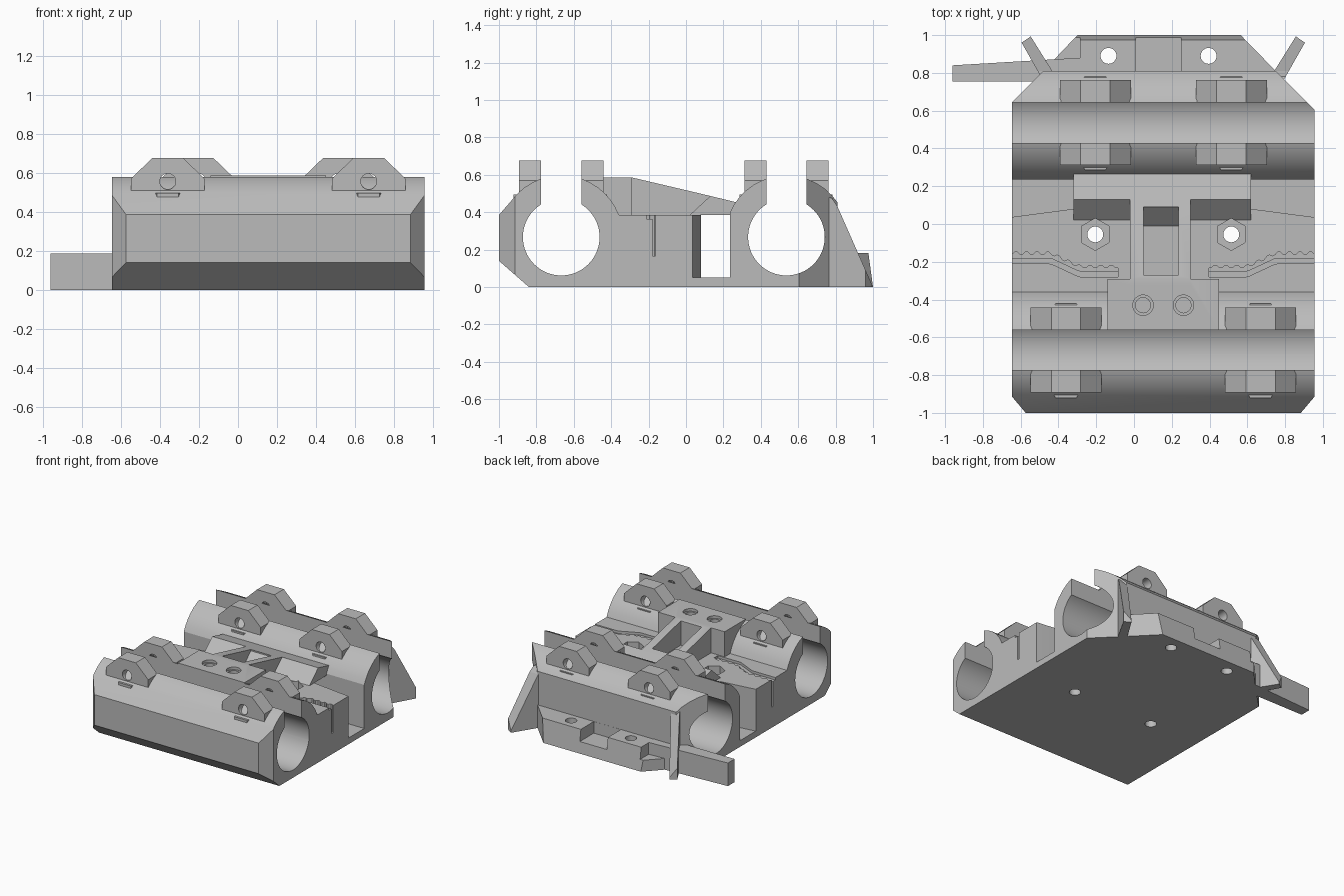
import bpy, bmesh, math

if "Cube" in bpy.data.objects:
    bpy.data.objects.remove(bpy.data.objects["Cube"])

grey = bpy.data.materials.new("light grey plastic")
grey.use_nodes = True
COLOUR = (0.5, 0.5, 0.5, 1)
grey.diffuse_color = COLOUR
grey.node_tree.nodes["Principled BSDF"].inputs["Base Color"].default_value = COLOUR

MID = 0.155            # centre line of the body
LEFT, RIGHT = -0.645, 0.955
FRONT_ROD, BACK_ROD, ROD_Z = -0.667, 0.537, 0.267


def prism(name, pts, axis, a, b):
    """Extrude a 2D outline along an axis from a to b."""
    place = {"x": lambda p, t: (t, p[0], p[1]),
             "y": lambda p, t: (p[0], t, p[1]),
             "z": lambda p, t: (p[0], p[1], t)}[axis]
    bm = bmesh.new()
    low = [bm.verts.new(place(p, a)) for p in pts]
    high = [bm.verts.new(place(p, b)) for p in pts]
    bm.faces.new(low)
    bm.faces.new(high)
    n = len(pts)
    for i in range(n):
        j = (i + 1) % n
        bm.faces.new((low[i], low[j], high[j], high[i]))
    bmesh.ops.recalc_face_normals(bm, faces=bm.faces)
    mesh = bpy.data.meshes.new(name)
    bm.to_mesh(mesh)
    bm.free()
    mesh.materials.append(grey)
    obj = bpy.data.objects.new(name, mesh)
    bpy.context.collection.objects.link(obj)
    return obj


def box(name, x, y, z):
    return prism(name, [(x[0], y[0]), (x[1], y[0]), (x[1], y[1]), (x[0], y[1])], "z", *z)


def ring(cx, cy, r, n=32):
    return [(cx + r * math.cos(math.tau * i / n), cy + r * math.sin(math.tau * i / n))
            for i in range(n)]


def arc(cy, r, start, end, n=14):
    return [(cy + r * math.cos(math.radians(start + (end - start) * i / n)),
             ROD_Z + r * math.sin(math.radians(start + (end - start) * i / n)))
            for i in range(n + 1)]


def combine(obj, others, operation="DIFFERENCE"):
    """Apply booleans, then drop the helper objects."""
    for other in others:
        mod = obj.modifiers.new("cut", "BOOLEAN")
        mod.operation, mod.object, mod.solver = operation, other, "EXACT"
        deps = bpy.context.evaluated_depsgraph_get()
        mesh = bpy.data.meshes.new_from_object(obj.evaluated_get(deps))
        obj.modifiers.clear()
        obj.data = mesh
        bpy.data.objects.remove(other)


def mirror_x(pts):
    return [(2 * MID - x, y) for x, y in pts]


# main body: side profile with two rounded rod housings
R = 0.33
profile = [(-0.84, 0), (-1, 0.14), (-1, 0.385)]
profile += arc(FRONT_ROD, R, 135, 21)
profile += [(-0.36, 0.385), (0.23, 0.385)]
profile += arc(BACK_ROD, R, 157, 34)
profile += [(0.81, 0)]
body = prism("carriage_body", profile, "x", LEFT, RIGHT)

# chamfered outline seen from above
outline = [(LEFT, -0.915), (-0.565, -1.01), (0.875, -1.01), (RIGHT, -0.915),
           (RIGHT, 0.605), (0.75, 0.81), (-0.48, 0.81), (LEFT, 0.645)]
combine(body, [prism("outline", outline, "z", -0.1, 1)], "INTERSECT")

# raised centre: crosspiece, sloping stem, and bridge over the channel
channel = prism("channel", [(-0.7, 0.03), (-0.32, 0.08), (0.62, 0.08), (1.0, 0.03),
                            (1.0, 0.235), (-0.7, 0.235)], "z", 0.05, 0.6)
combine(body, [channel])
head = box("centre_crosspiece", (-0.14, 0.45), (-0.56, -0.29), (0.33, 0.586))
stem = prism("centre_stem", [(-0.32, 0.34), (-0.32, 0.586), (-0.29, 0.586), (0.13, 0.487),
                             (0.03, 0.34)], "x", -0.02, 0.3)
bridge = prism("channel_bridge", [(0.02, 0.385), (0.13, 0.487), (0.29, 0.448), (0.29, 0.385)],
               "x", -0.32, 0.62)
combine(body, [head, stem, bridge], "UNION")

# stem pocket with a ramp at the back
cutters = [prism("pocket", [(-0.27, 0.386), (-0.01, 0.386), (0.09, 0.486), (0.09, 0.8),
                            (-0.27, 0.8)], "x", 0.05, 0.235)]
# rod bores and their open slots
for cy in (FRONT_ROD, BACK_ROD):
    cutters.append(prism("bore", ring(cy, ROD_Z, 0.205, 64), "x", -1, 1.3))
    cutters.append(box("slot", (-1, 1.3), (cy - 0.107, cy + 0.107), (0.4, 1)))
# screw holes with hexagonal nut traps
for x in (-0.205, 0.515):
    cutters.append(prism("screw_hole", ring(x, -0.055, 0.042), "z", -0.1, 1))
    hexagon = [(x + 0.085 * math.sin(math.tau * i / 6), -0.055 + 0.085 * math.cos(math.tau * i / 6))
               for i in range(6)]
    cutters.append(prism("nut_trap", hexagon, "z", 0.25, 1))
# stepped round sockets in the crosspiece
for x in (0.048, 0.262):
    cutters.append(prism("socket_rim", ring(x, -0.43, 0.054), "z", 0.565, 1))
    cutters.append(prism("socket", ring(x, -0.43, 0.04), "z", 0.5, 1))


# toothed belt slots
def belt_y(x):
    return -0.165 - 0.07 * min(1, max(0, (x + 0.44) / 0.15))


STEP = 0.014
xs = [-0.66 + STEP * i for i in range(42)]
teeth = [(x, belt_y(x) + (0.016 if (i // 2) % 2 else 0.002)) for i, x in enumerate(xs)]
lower = [(x, belt_y(x) - 0.014) for x in reversed(xs)]
lip = [(x, belt_y(x) - 0.045) for x in reversed(xs)]
upper = [(x, belt_y(x)) for x in xs]
for flip in (list, mirror_x):
    cutters.append(prism("belt_slot", flip(teeth + lower), "z", 0.165, 0.43))
    cutters.append(prism("belt_lead_in", flip(upper + lip), "z", 0.365, 0.43))
combine(body, cutters)


# clamp ears, two pairs on each housing
def ear(name, cx, y0, y1, foot):
    half = [(0.078, 0.676), (0.188, 0.57), (0.188, 0.495), (0.095, 0.495), (0.07, 0.46)]
    pts = [(cx + x, z) for x, z in half] + [(cx - x, z) for x, z in reversed(half)]
    part = prism(name, pts, "y", y0, y1)
    combine(part, [prism("bolt_hole", ring(cx, 0.555, 0.041), "y", y0 - 0.1, y1 + 0.1)])
    # small support foot below the ear
    edge = y0 if foot < 0 else y1
    prism(name + "_foot", [(cx - 0.07, edge), (cx - 0.055, edge + foot),
                           (cx + 0.055, edge + foot), (cx + 0.07, edge)], "z", 0.455, 0.495)


for label, cy, spread, feet in (("front", FRONT_ROD, 0.515, (-0.03, 0.02)),
                                ("back", BACK_ROD, 0.36, (-0.025, 0.02))):
    for side, s in (("right", -1), ("left", 1)):
        cx = MID + s * spread
        ear(f"{label}_{side}_ear_a", cx, cy - 0.225, cy - 0.107, feet[0])
        ear(f"{label}_{side}_ear_b", cx, cy + 0.107, cy + 0.225, feet[1])

# rear mounting flange with sloping back edge, notch and holes
flange = prism("rear_flange", [(0.8, 0), (0.8, 0.183), (0.975, 0.183), (1, 0)], "x", -0.49, 0.76)
plan = [(-0.49, 0.8), (-0.29, 1.01), (0.555, 1.01), (0.76, 0.8)]
combine(flange, [prism("flange_plan", plan, "z", -0.1, 0.5)], "INTERSECT")
cuts = [box("notch", (0.01, 0.25), (0.811, 1.1), (0.09, 0.4)),
        box("step", (-0.6, -0.285), (0.811, 1.1), (0.09, 0.4))]
for x in (-0.135, 0.395):
    cuts.append(prism("flange_hole", ring(x, 0.89, 0.042), "z", -0.1, 0.4))
combine(flange, cuts)

# long side arm
prism("side_arm", [(-0.96, 0.755), (-0.96, 0.84), (-0.285, 0.88), (-0.285, 0.8), (-0.48, 0.8),
                   (-0.53, 0.755)], "z", 0, 0.185)

# slanted triangular fins at the rear corners
fin_plan = [(0.73, 0.79), (0.78, 0.74), (0.905, 0.96), (0.857, 0.993)]
for name, flip in (("left_fin", list), ("right_fin", mirror_x)):
    fin = prism(name, flip(fin_plan), "z", 0, 0.6)
    wedge = prism("fin_slope", [(0.7, 0), (0.7, 0.5), (0.78, 0.475), (0.81, 0.43), (1, 0)],
                  "x", -1, 1.3)
    combine(fin, [wedge], "INTERSECT")

# smooth the curved walls, keep hard edges
bpy.ops.object.select_all(action="DESELECT")
body.select_set(True)
flange.select_set(True)
for obj in bpy.data.objects:
    if "_ear_" in obj.name:
        obj.select_set(True)
bpy.context.view_layer.objects.active = body
bpy.ops.object.shade_smooth_by_angle(angle=math.radians(25))
